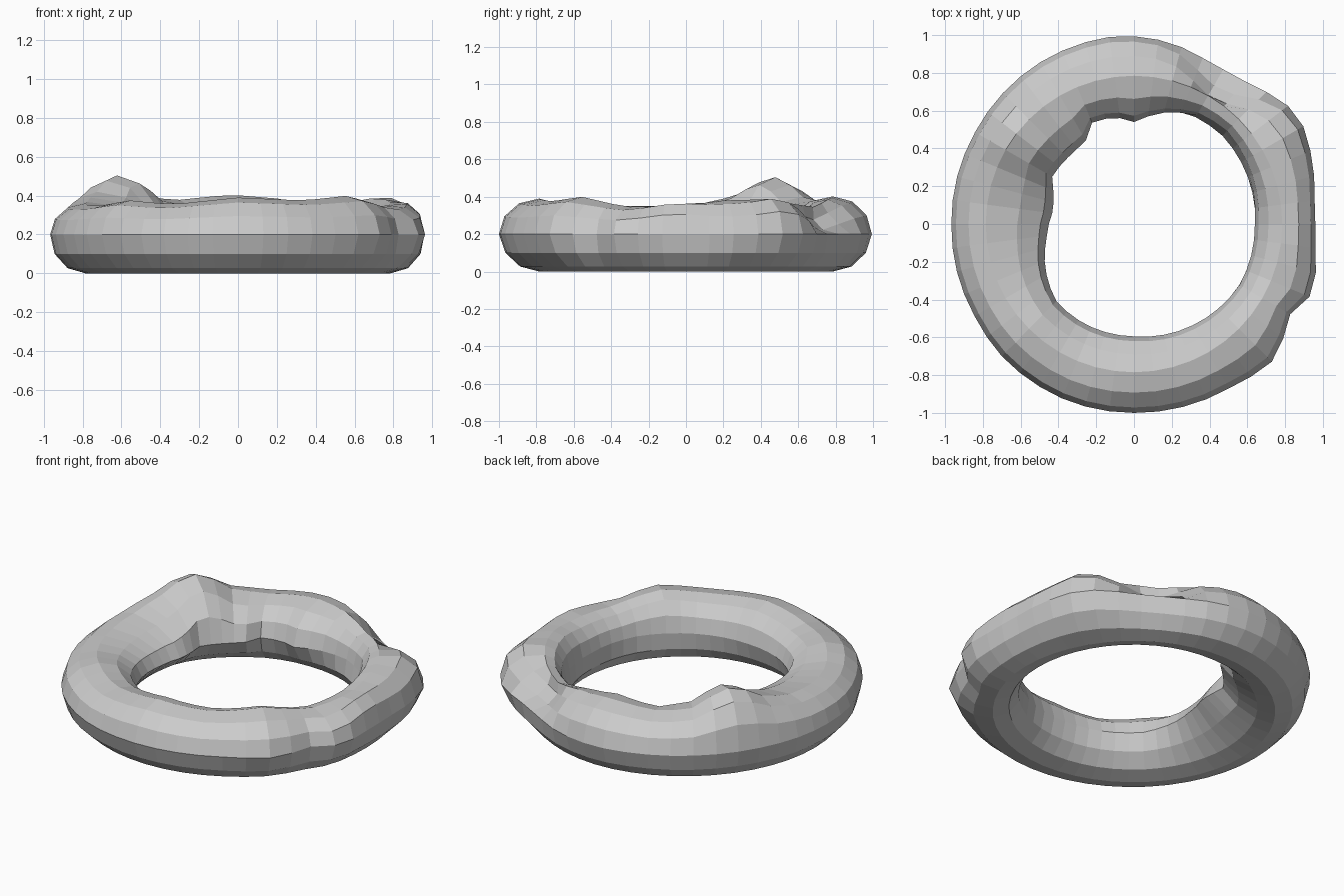
import bpy, bmesh
from math import sin, cos, pi, radians, exp

if "Cube" in bpy.data.objects:
    bpy.data.objects.remove(bpy.data.objects["Cube"])

# Hand-shaped ring: (angle, value) keys around the ring
OUTER = [(0, .96), (8, .965), (30, 1.035), (36, 1.035), (45, .99), (55, .945), (65, .945), (75, .97),
         (83, .985), (95, 1.0), (120, .99), (150, .972), (180, .967), (210, .975), (225, .99),
         (250, 1.0), (270, 1.0), (300, 1.005), (317, 1.035), (324, .985), (331, .95), (338, 1.01),
         (346, .995), (353, .967)]
INNER = [(0, .64), (30, .67), (45, .685), (60, .665), (75, .61), (90, .54), (99, .57), (112, .585),
         (120, .51), (130, .495), (150, .50), (158, .46), (169, .43), (190, .47), (205, .52),
         (225, .58), (245, .59), (270, .595), (300, .62), (330, .645)]
TOP = [(0, .355), (15, .38), (30, .385), (48, .36), (60, .345), (75, .385), (93, .405), (115, .375),
       (128, .40), (138, .49), (146, .515), (155, .43), (170, .37), (190, .35), (208, .35), (225, .375),
       (245, .355), (270, .39), (295, .375), (316, .40), (328, .365), (338, .345)]


def around(keys, a):
    # Linear blend between neighbouring keys, wrapping at 360
    ks = keys + [(keys[0][0] + 360, keys[0][1])]
    for (a0, v0), (a1, v1) in zip(ks, ks[1:]):
        if a0 <= a <= a1:
            return v0 + (v1 - v0) * (a - a0) / (a1 - a0)
    return keys[0][1]


def bump(a, centre, width):
    d = (a - centre + 180) % 360 - 180
    return exp(-(d / width) ** 2)


SEG, SIDES, MID, ZC = 48, 12, .785, .2
bm = bmesh.new()
rings = []
for i in range(SEG):
    a = 360 * i / SEG
    ro, ri, top = around(OUTER, a), around(INNER, a), around(TOP, a)
    ring = []
    for j in range(SIDES):
        p = 2 * pi * j / SIDES
        c, s = cos(p), sin(p)
        # Lumps fade out toward the smooth underside
        low = max(0, -s)
        edge = ro + (.975 - ro) * .5 * low if c > 0 else ri + (.6 - ri) * low
        r = MID + (edge - MID) * abs(c)
        z = ZC + ((top - ZC) if s > 0 else ZC) * s
        # Dent pinched into the upper outside, with raised shoulders beside it
        if s > .3 and c > .3:
            d = bump(a, 58, 13)
            r -= .08 * d
            z += -.05 * d + .03 * bump(a, 357, 12) + .03 * bump(a, 32, 10)
        ring.append(bm.verts.new((r * cos(radians(a)), r * sin(radians(a)), z)))
    rings.append(ring)

for i in range(SEG):
    r0, r1 = rings[i], rings[(i + 1) % SEG]
    for j in range(SIDES):
        k = (j + 1) % SIDES
        bm.faces.new((r0[j], r1[j], r1[k], r0[k]))
bmesh.ops.recalc_face_normals(bm, faces=bm.faces[:])
mesh = bpy.data.meshes.new("lumpy_ring")
bm.to_mesh(mesh)
bm.free()
bpy.context.collection.objects.link(bpy.data.objects.new("lumpy_ring", mesh))
